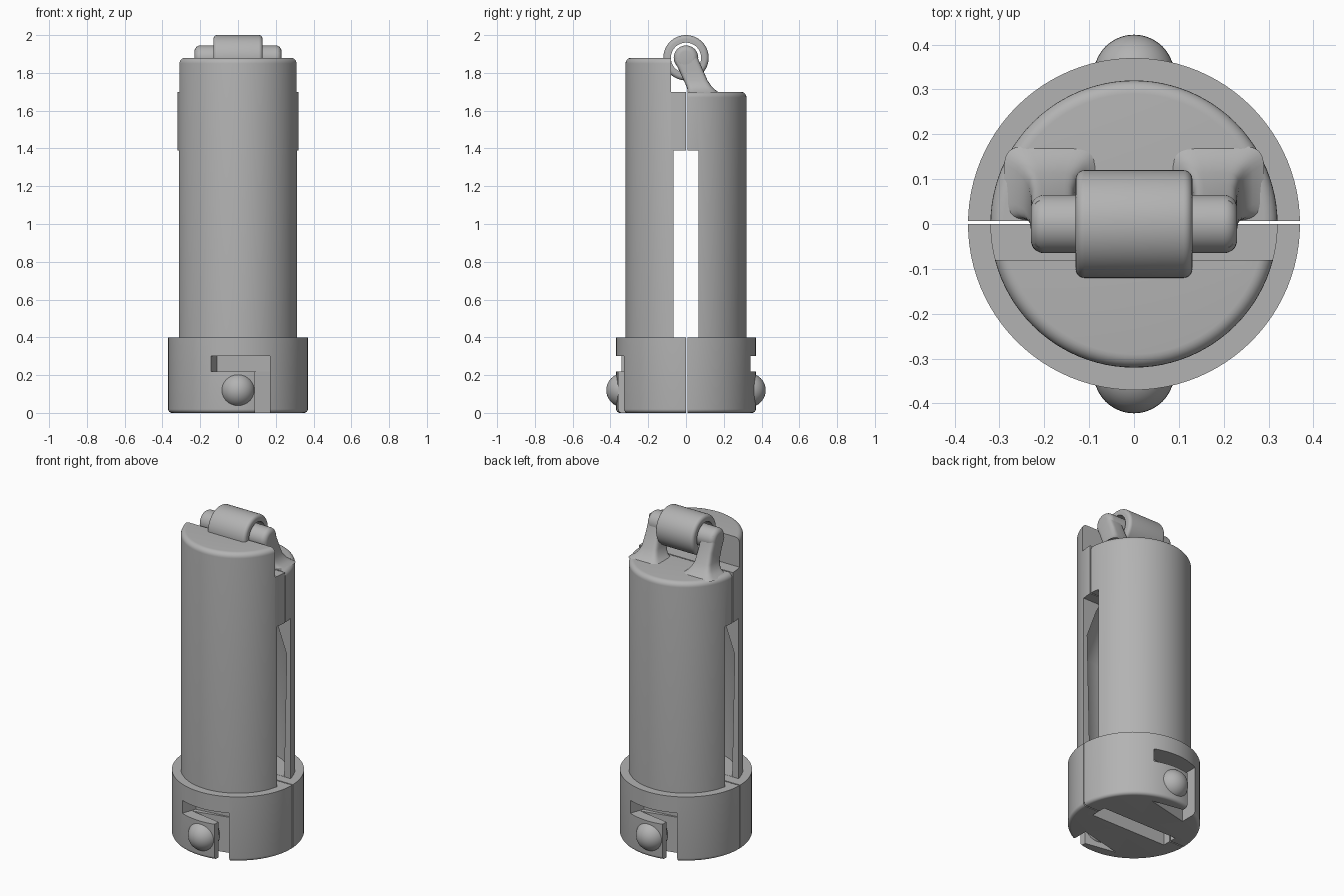
import bpy, bmesh, math
from mathutils import Matrix, Vector

cube = bpy.data.objects.get("Cube")
if cube:
    bpy.data.objects.remove(cube, do_unlink=True)

grey = bpy.data.materials.new("plain_grey")
grey.use_nodes = True
GREY = (0.45, 0.45, 0.45, 1)
grey.diffuse_color = GREY
grey.node_tree.nodes["Principled BSDF"].inputs["Base Color"].default_value = GREY

AXIS_Z = 1.88      # hinge axis height
SHELF_Z = 1.70     # top of the rear half
TURN = Matrix.Rotation(math.pi, 4, 'Z')


def finish(name, bm):
    bmesh.ops.recalc_face_normals(bm, faces=bm.faces)
    mesh = bpy.data.meshes.new(name)
    bm.to_mesh(mesh)
    bm.free()
    mesh.materials.append(grey)
    obj = bpy.data.objects.new(name, mesh)
    bpy.context.collection.objects.link(obj)
    return obj


def activate(obj):
    bpy.ops.object.select_all(action='DESELECT')
    obj.select_set(True)
    bpy.context.view_layer.objects.active = obj


def smooth(obj):
    activate(obj)
    bpy.ops.object.shade_smooth_by_angle(angle=math.radians(32))


def lathe(name, profile, closed=False, steps=96, matrix=Matrix()):
    """Turn a (radius, height) profile about z."""
    bm = bmesh.new()
    verts = [bm.verts.new((r, 0, h)) for r, h in profile]
    pairs = list(zip(verts, verts[1:]))
    if closed:
        pairs.append((verts[-1], verts[0]))
    edges = [bm.edges.new(p) for p in pairs]
    bmesh.ops.spin(bm, geom=verts + edges, cent=(0, 0, 0), axis=(0, 0, 1),
                   angle=2 * math.pi, steps=steps)
    bmesh.ops.remove_doubles(bm, verts=bm.verts, dist=0.0001)
    bmesh.ops.transform(bm, matrix=matrix, verts=bm.verts)
    return finish(name, bm)


def prism(points, z0, z1, matrix=Matrix()):
    """Upright cutter with a polygon plan."""
    bm = bmesh.new()
    base = bm.faces.new([bm.verts.new((x, y, z0)) for x, y in points])
    top = bmesh.ops.extrude_face_region(bm, geom=[base])["geom"]
    bmesh.ops.translate(bm, vec=(0, 0, z1 - z0),
                        verts=[v for v in top if isinstance(v, bmesh.types.BMVert)])
    bmesh.ops.transform(bm, matrix=matrix, verts=bm.verts)
    obj = finish("cutter", bm)
    obj.hide_render = True
    return obj


def box(x, y0, y1, z0, z1):
    return prism([(-x, y0), (x, y0), (x, y1), (-x, y1)], z0, z1)


def cut(obj, cutters):
    activate(obj)
    for c in cutters:
        mod = obj.modifiers.new("cut", 'BOOLEAN')
        mod.operation, mod.solver, mod.object = 'DIFFERENCE', 'EXACT', c
        bpy.ops.object.modifier_apply(modifier=mod.name)
        bpy.data.objects.remove(c, do_unlink=True)


def arc(cr, cz, rad, a0, a1, n=6):
    angles = [math.radians(a0 + (a1 - a0) * i / n) for i in range(n + 1)]
    return [(cr + rad * math.cos(a), cz + rad * math.sin(a)) for a in angles]


def body_half(name, top, far_cut, matrix, extra):
    """Half shell with collar, inner cavity and snap catch channel."""
    profile = [(0, 0)] + arc(0.35, 0.02, 0.02, -90, 0) + [(0.37, 0.4), (0.32, 0.4)]
    profile += arc(0.29, top - 0.03, 0.03, 0, 90) + [(0, top)]
    obj = lathe(name, profile)
    cavity = lathe("cutter", [(0, 0.401), (0.278, 0.401), (0.295, 1.16),
                              (0.23, 1.34), (0.12, 1.55), (0, 1.58)], steps=64)
    channel = prism([(0.09, -0.5), (0.17, -0.5), (0.17, -0.22),
                     (-0.11, -0.285), (0.09, -0.32)], -0.1, 0.299, matrix)
    catch_gap = prism([(-0.2, -0.5), (0.17, -0.5), (0.17, -0.22), (-0.11, -0.255)],
                      0.22, 0.3, matrix)
    cut(obj, [far_cut, cavity, box(0.5, -0.065, 0.065, 0.4, 1.39),
              channel, catch_gap, box(0.26, -0.05, 0.05, -0.1, 0.15)] + extra)
    smooth(obj)


# Two halves of the shell, split along the middle
body_half("front_half", AXIS_Z, box(1, 0, 1, -1, 3), Matrix(),
          [box(1, -0.08, 0.5, SHELF_Z, 3)])
body_half("rear_half", SHELF_Z, box(1, -1, 0.007, -1, 3), TURN, [])

# Round knobs on the snap catches
for name, side in (("front_knob", -1), ("rear_knob", 1)):
    bm = bmesh.new()
    bmesh.ops.create_uvsphere(bm, u_segments=40, v_segments=20, radius=0.09)
    bmesh.ops.translate(bm, vec=(0, side * 0.332, 0.12), verts=bm.verts)
    smooth(finish(name, bm))

# Hinge barrel: hollow sleeve along x
ALONG_X = Matrix.Translation((0, 0, AXIS_Z)) @ Matrix.Rotation(math.pi / 2, 4, 'Y')
sleeve = [(0.08, -0.13)] + arc(0.1, -0.11, 0.02, -90, 0)
sleeve += arc(0.1, 0.11, 0.02, 0, 90) + [(0.08, 0.13)]
smooth(lathe("hinge_barrel", sleeve, closed=True, steps=64, matrix=ALONG_X))

# Hinge pin with rounded ends
pin = [(0, -0.23)] + arc(0.035, -0.2, 0.03, -90, 0)
pin += arc(0.035, 0.2, 0.03, 0, 90) + [(0, 0.23)]
smooth(lathe("hinge_pin", pin, steps=48, matrix=ALONG_X))


def hinge_arm(name, side):
    """Leaning arm that flares into the rear half; rows are x0, x1, y0, y1, z."""
    rows = [(0.08, 0.29, 0.008, 0.175, 1.695), (0.1, 0.265, 0.008, 0.155, 1.71),
            (0.115, 0.247, 0.002, 0.135, 1.73), (0.127, 0.235, -0.012, 0.114, 1.76),
            (0.132, 0.23, -0.04, 0.088, 1.82), (0.132, 0.23, -0.063, 0.066, 1.87),
            (0.134, 0.225, -0.054, 0.054, 1.915)]
    bm = bmesh.new()
    rings = []
    for x0, x1, y0, y1, z in rows:
        ring = []
        for i in range(32):
            a = 2 * math.pi * i / 32
            c, s = (math.copysign(abs(f(a)) ** 0.4, f(a)) for f in (math.cos, math.sin))
            ring.append(bm.verts.new((side * ((x0 + x1) / 2 + c * (x1 - x0) / 2),
                                      (y0 + y1) / 2 + s * (y1 - y0) / 2, z)))
        rings.append(ring)
    for low, high in zip(rings, rings[1:]):
        for i in range(32):
            j = (i + 1) % 32
            bm.faces.new((low[i], low[j], high[j], high[i]))
    bm.faces.new(rings[0])
    bm.faces.new(rings[-1])
    smooth(finish(name, bm))


hinge_arm("left_hinge_arm", 1)
hinge_arm("right_hinge_arm", -1)
